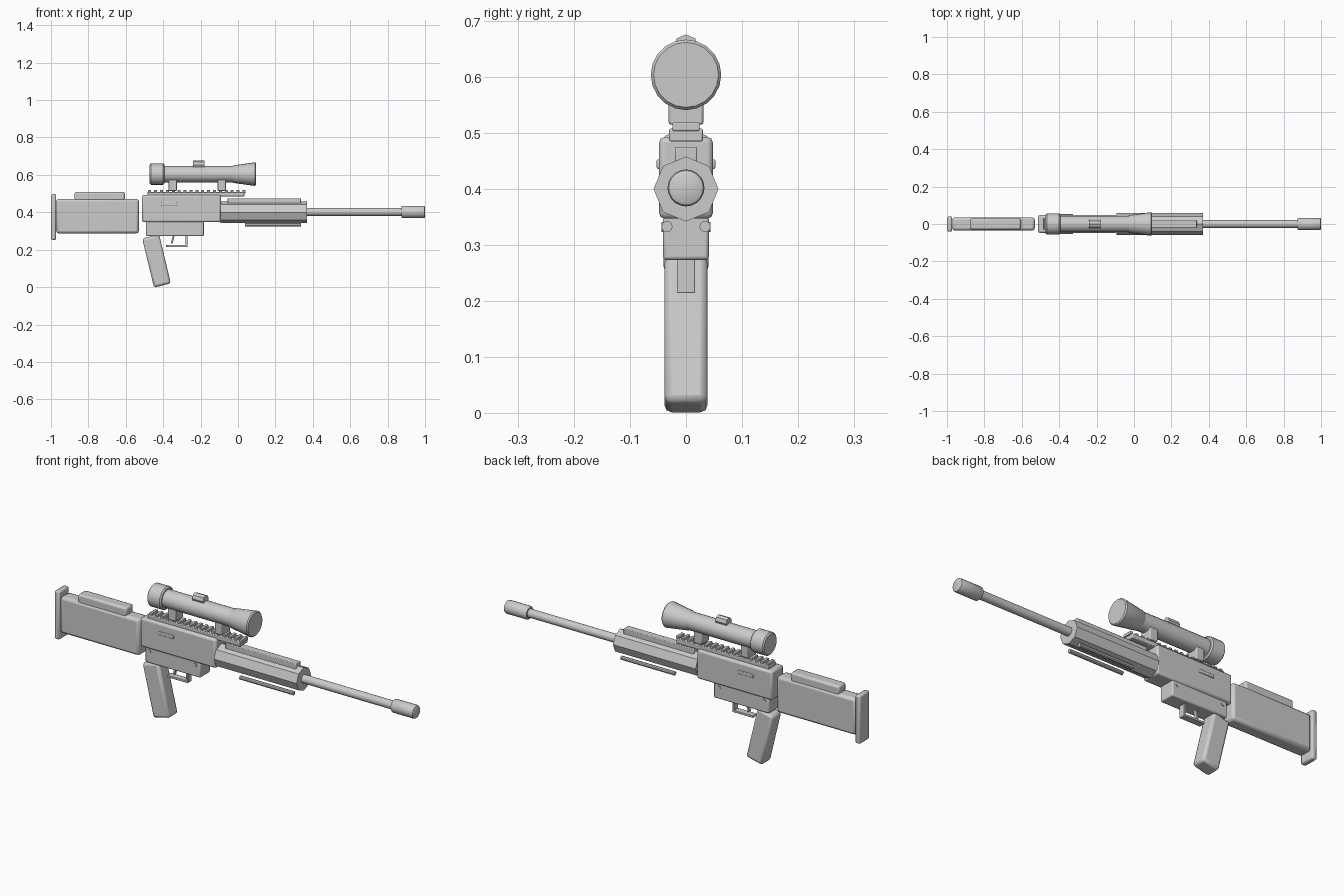
import bpy
from math import pi, cos, sin, radians

if "Cube" in bpy.data.objects:
    bpy.data.objects.remove(bpy.data.objects["Cube"])


def finish(obj, bevel=0, segments=2, smooth=True):
    if bevel:
        m = obj.modifiers.new("Bevel", 'BEVEL')
        m.width, m.segments = bevel, segments
    if smooth:
        bpy.ops.object.select_all(action='DESELECT')
        obj.select_set(True)
        bpy.context.view_layer.objects.active = obj
        bpy.ops.object.shade_smooth_by_angle(angle=radians(35))
    return obj


def box(name, x, y, z, bevel=0.0, tilt=0):
    """Box from (min, max) ranges; tilt is in degrees about the y axis."""
    bpy.ops.mesh.primitive_cube_add(size=1)
    obj = bpy.context.object
    obj.name = name
    for v in obj.data.vertices:
        v.co.x *= x[1] - x[0]
        v.co.y *= y[1] - y[0]
        v.co.z *= z[1] - z[0]
    obj.location = [(r[0] + r[1]) / 2 for r in (x, y, z)]
    obj.rotation_euler.y = radians(tilt)
    return finish(obj, bevel)


def turned(name, profile, z, y=0, sides=20, smooth=True):
    """Solid turned around the x direction from (x, radius) pairs."""
    verts = [(x, y + r * cos(2 * pi * i / sides), z + r * sin(2 * pi * i / sides))
             for x, r in profile for i in range(sides)]
    faces = []
    for k in range(len(profile) - 1):
        a, b = k * sides, (k + 1) * sides
        for i in range(sides):
            j = (i + 1) % sides
            faces.append((a + i, b + i, b + j, a + j))
    faces.append(tuple(range(sides)))
    last = len(verts) - sides
    faces.append(tuple(reversed(range(last, last + sides))))
    mesh = bpy.data.meshes.new(name)
    mesh.from_pydata(verts, [], [f[::-1] for f in faces])
    mesh.update()
    obj = bpy.data.objects.new(name, mesh)
    bpy.context.collection.objects.link(obj)
    return finish(obj, smooth=smooth)


def half(w):
    return (-w, w)


# Stock
box("butt_plate", (-1, -0.972), half(0.04), (0.253, 0.497), 0.008)
box("stock", (-0.972, -0.53), half(0.035), (0.287, 0.472), 0.014)
box("cheek_rest", (-0.875, -0.605), half(0.03), (0.46, 0.509), 0.01)

# Receiver
box("receiver", (-0.513, -0.092), half(0.048), (0.347, 0.493), 0.01)
box("lower_receiver", (-0.491, -0.183), half(0.041), (0.273, 0.352), 0.006)
for s, side in ((-1, "left"), (1, "right")):
    box(f"port_{side}", (-0.41, -0.325), sorted((s * 0.04, s * 0.0525)),
        (0.436, 0.453), 0.003)
    for x, end in ((-0.466, "rear"), (-0.212, "front")):
        bpy.ops.mesh.primitive_cylinder_add(vertices=12, radius=0.009, depth=0.01,
                                            location=(x, s * 0.039, 0.332),
                                            rotation=(pi / 2, 0, 0))
        bpy.context.object.name = f"pin_{end}_{side}"
        finish(bpy.context.object)

# Grip, trigger and guard
box("grip", (-0.482, -0.389), half(0.0385), (0.005, 0.275), 0.013, -13.5)
box("trigger", (-0.354, -0.344), half(0.008), (0.232, 0.28), 0.002, 14)
box("guard_bottom", (-0.385, -0.27), half(0.016), (0.214, 0.225), 0.002)
box("guard_front", (-0.281, -0.27), half(0.016), (0.216, 0.278), 0.002)

# Handguard with top rib and folded lower rods
turned("handguard", [(-0.094, 0.058), (0.368, 0.058)], 0.4, sides=8, smooth=False)
box("handguard_rib", (-0.056, 0.336), half(0.02), (0.44, 0.475), 0.003)
for s, side in ((-1, "left"), (1, "right")):
    turned(f"lower_rod_{side}", [(0.037, 0.01), (0.337, 0.01)], 0.333,
           y=s * 0.034, sides=10)

# Barrel and muzzle
turned("barrel", [(0.36, 0.021), (0.88, 0.021)], 0.402)
turned("muzzle", [(0.873, 0.029), (0.879, 0.033), (0.99, 0.033), (0.997, 0.031),
                  (1.0, 0.026)], 0.402)

# Sight rail with teeth
box("rail_base", (-0.484, 0.034), half(0.03), (0.485, 0.508), 0.003)
for i in range(17):
    x = -0.478 + i * 0.0315
    box(f"rail_tooth_{i}", (x - 0.002, x + 0.014), half(0.024), (0.504, 0.519), 0.002)

# Scope
scope_z = 0.604
turned("scope_tube", [(-0.4, 0.044), (-0.02, 0.044)], scope_z)
turned("eyepiece", [(-0.472, 0.05), (-0.466, 0.057), (-0.4, 0.057), (-0.394, 0.05)], scope_z)
turned("objective", [(-0.03, 0.043), (-0.024, 0.047), (0.09, 0.063), (0.096, 0.058)], scope_z)
turned("turret", [(-0.24, 0.023), (-0.18, 0.023)], 0.653, sides=8, smooth=False)
for x, end in ((-0.371, "rear"), (-0.109, "front")):
    box(f"scope_mount_{end}", (x, x + 0.044), half(0.031), (0.515, 0.585), 0.004)
